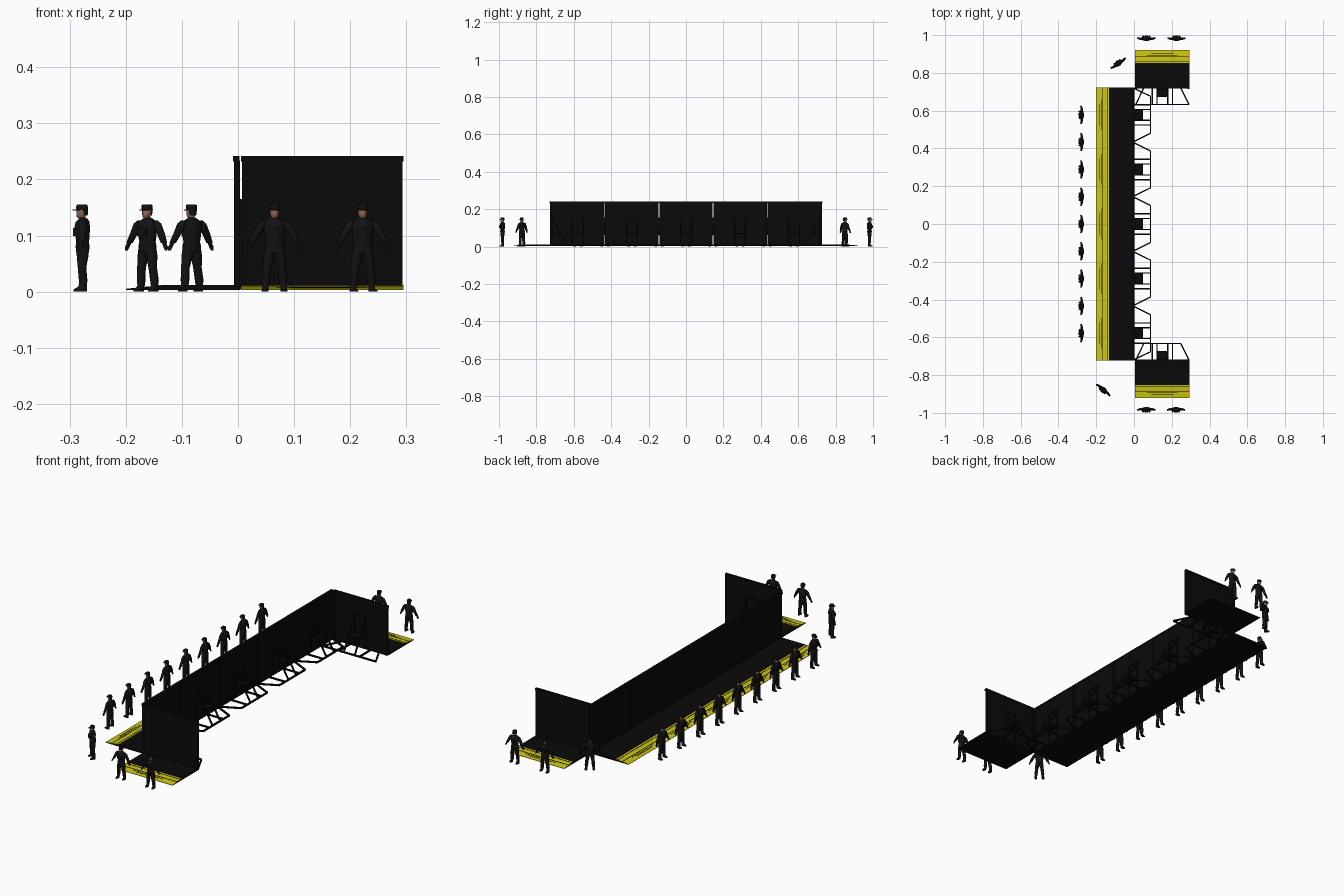
import bpy, bmesh, math
from mathutils import Matrix, Vector

if "Cube" in bpy.data.objects:
    bpy.data.objects.remove(bpy.data.objects["Cube"])


def material(name, rgb):
    m = bpy.data.materials.new(name)
    m.diffuse_color = (*rgb, 1)
    m.use_nodes = True
    m.node_tree.nodes["Principled BSDF"].inputs["Base Color"].default_value = m.diffuse_color
    return m


BLACK = material("barrier black", (0.003, 0.003, 0.003))
YELLOW = material("warning yellow", (0.60, 0.56, 0.006))
CLOTH = material("uniform black", (0.006, 0.006, 0.007))
SKIN = material("skin", (0.30, 0.14, 0.09))


def finish(bm, name, mats):
    bmesh.ops.recalc_face_normals(bm, faces=bm.faces)
    me = bpy.data.meshes.new(name)
    bm.to_mesh(me)
    bm.free()
    for m in mats:
        me.materials.append(m)
    return me


def place(me, name, mat):
    ob = bpy.data.objects.new(name, me)
    ob.matrix_world = mat
    bpy.context.collection.objects.link(ob)
    return ob


def box(bm, lo, hi):
    lo, hi = Vector(lo), Vector(hi)
    m = Matrix.Translation((lo + hi) / 2) @ Matrix.Diagonal((*(hi - lo), 1))
    bmesh.ops.create_cube(bm, size=1, matrix=m)


def beam(bm, a, b, w=0.007):
    a, b = Vector(a), Vector(b)
    d = b - a
    m = (Matrix.Translation((a + b) / 2) @ d.to_track_quat('Z', 'Y').to_matrix().to_4x4()
         @ Matrix.Diagonal((w, w, d.length, 1)))
    bmesh.ops.create_cube(bm, size=1, matrix=m)


# Local section frame: x along the width, -y towards the crowd, +y behind
def wall(w):
    bm = bmesh.new()
    h = w / 2
    box(bm, (-h + .002, -.007, .003), (h - .002, .002, .234))
    box(bm, (-h, -.009, .232), (h, .003, .242))          # top rail
    for s in (-1, 1):                                     # edge ribs
        x = s * (h - .007)
        box(bm, (x - .005, -.007, .003), (x + .005, .004, .234))
    return finish(bm, "wall_panel", [BLACK])


def floor_plate(w):
    bm = bmesh.new()
    profile = [(-.20, .003), (-.20, .005), (-.132, .012), (0, .012), (0, .003)]
    ends = [[bm.verts.new((s * w / 2, y, z)) for y, z in profile] for s in (-1, 1)]
    for e in ends:
        bm.faces.new(e)
    for i in range(5):
        j = (i + 1) % 5
        f = bm.faces.new((ends[0][i], ends[0][j], ends[1][j], ends[1][i]))
        f.material_index = 1 if i < 2 else 0              # lip and ramp
    return finish(bm, "floor_plate", [BLACK, YELLOW])


def ramp_lines(w):
    bm = bmesh.new()
    for y, half, t in ((-.165, w / 2, .003), (-.141, w / 2, .003),
                       (-.182, w * .2, .002), (-.174, w * .28, .002)):
        z = .005 + (y + .20) * .007 / .068
        box(bm, (-half, y - t / 2, z - .002), (half, y + t / 2, z + .0007))
    return finish(bm, "ramp_lines", [BLACK])


def rear_frame(w, flared=False):
    bm = bmesh.new()
    near, far = w / 2 - .004, w / 2 - .047
    if flared:
        near, far = far, near
    z, back = .007, .087
    beam(bm, (-far, back, z), (far, back, z))
    for s in (-1, 1):
        beam(bm, (s * near, 0, z), (s * far, back, z))
        beam(bm, (s * .054, 0, z), (s * .054, back, z))
        beam(bm, (s * .029, 0, .157), (s * .029, back, z), .006)   # raking strut
        beam(bm, (s * .029, .004, .01), (s * .029, .004, .165), .006)
    beam(bm, (-.032, .004, .16), (.032, .004, .16), .006)
    box(bm, (-.027, 0, .066), (.027, .048, .073))                  # step plate
    return finish(bm, "rear_frame", [BLACK])


W = .29
wall_me, floor_me, lines_me = wall(W), floor_plate(W), ramp_lines(W)
frame_me, flare_me = rear_frame(W), rear_frame(W, True)


def section(x, y, turn, tag, frame):
    m = Matrix.Translation((x, y, 0)) @ Matrix.Rotation(math.radians(turn), 4, 'Z')
    for me, name in ((wall_me, "wall"), (floor_me, "floor"),
                     (lines_me, "ramp_lines"), (frame, "rear_frame")):
        place(me, f"{tag}_{name}", m)


for i in range(5):
    section(0, (i - 2) * .289, -90, f"main_{i + 1}", frame_me)
section(.15, -.72, 0, "front_end", frame_me)
section(.15, .72, 180, "back_end", flare_me)


# Standing guards, facing -y in local space
def loft(bm, rings, mat=0, n=10):
    loops = []
    for x, y, z, rx, ry in rings:
        loops.append([bm.verts.new((x + rx * math.cos(a), y + ry * math.sin(a), z))
                      for a in (math.tau * k / n for k in range(n))])
    for a, b in zip(loops, loops[1:]):
        for k in range(n):
            f = bm.faces.new((a[k], a[(k + 1) % n], b[(k + 1) % n], b[k]))
            f.smooth, f.material_index = True, mat
    for end in (loops[0], loops[-1]):
        bm.faces.new(end).material_index = mat


def guard_mesh():
    bm = bmesh.new()
    # torso with jacket hem, belt and collar
    loft(bm, [(0, .001, .070, .017, .012), (0, .001, .080, .0185, .013),
              (0, .001, .089, .016, .012), (0, .001, .093, .017, .0125),
              (0, 0, .112, .020, .015), (0, .001, .124, .020, .013),
              (0, .002, .129, .011, .009), (0, .001, .132, .006, .006)])
    box(bm, (-.010, -.0165, .099), (.010, -.008, .113))   # chest pouch
    for s in (-1, 1):
        # leg
        loft(bm, [(s * .0155, .002, .010, .006, .007), (s * .0155, .002, .020, .0075, .008),
                  (s * .013, 0, .043, .0075, .008), (s * .010, .001, .064, .0095, .011),
                  (s * .008, .001, .078, .009, .011)])
        # boot
        loft(bm, [(s * .017, -.003, 0, .0065, .013), (s * .017, -.003, .004, .006, .0125),
                  (s * .016, .001, .009, .0055, .008), (s * .0155, .002, .018, .0055, .0065)])
        # arm and gloved hand
        loft(bm, [(s * .0465, -.002, .073, .0015, .003), (s * .045, -.002, .079, .0035, .005),
                  (s * .041, -.001, .086, .0035, .004), (s * .040, -.001, .087, .006, .0055),
                  (s * .031, .001, .104, .0075, .0065), (s * .022, .001, .121, .008, .0075),
                  (s * .017, .001, .127, .005, .005)])
    # neck and head
    loft(bm, [(0, .001, .127, .005, .005), (0, .000, .131, .005, .006),
              (0, -.002, .133, .006, .008), (0, -.001, .139, .0078, .0095),
              (0, 0, .147, .008, .0095)], 1)
    # hair at the back of the head
    loft(bm, [(0, .004, .136, .006, .0065), (0, .003, .147, .0085, .008)])
    # cap with brim
    loft(bm, [(0, 0, .1455, .0092, .0107), (0, 0, .150, .0095, .011),
              (0, 0, .154, .0095, .0105), (0, 0, .1555, .007, .008)])
    loft(bm, [(0, -.008, .1445, .0078, .0095), (0, -.008, .146, .0078, .0095)])
    return finish(bm, "guard", [CLOTH, SKIN])


guard = guard_mesh()
spots = [(-.278, (i - 4) * .1445, -90) for i in range(9)]             # main line
spots += [(.065, -.982, 0), (.222, -.982, 0), (-.162, -.878, -40)]    # front end
spots += [(.065, .982, 180), (.225, .982, 180), (-.083, .85, -145)]   # back end
for i, (x, y, turn) in enumerate(spots):
    place(guard, f"guard_{i + 1}",
          Matrix.Translation((x, y, 0)) @ Matrix.Rotation(math.radians(turn), 4, 'Z'))
